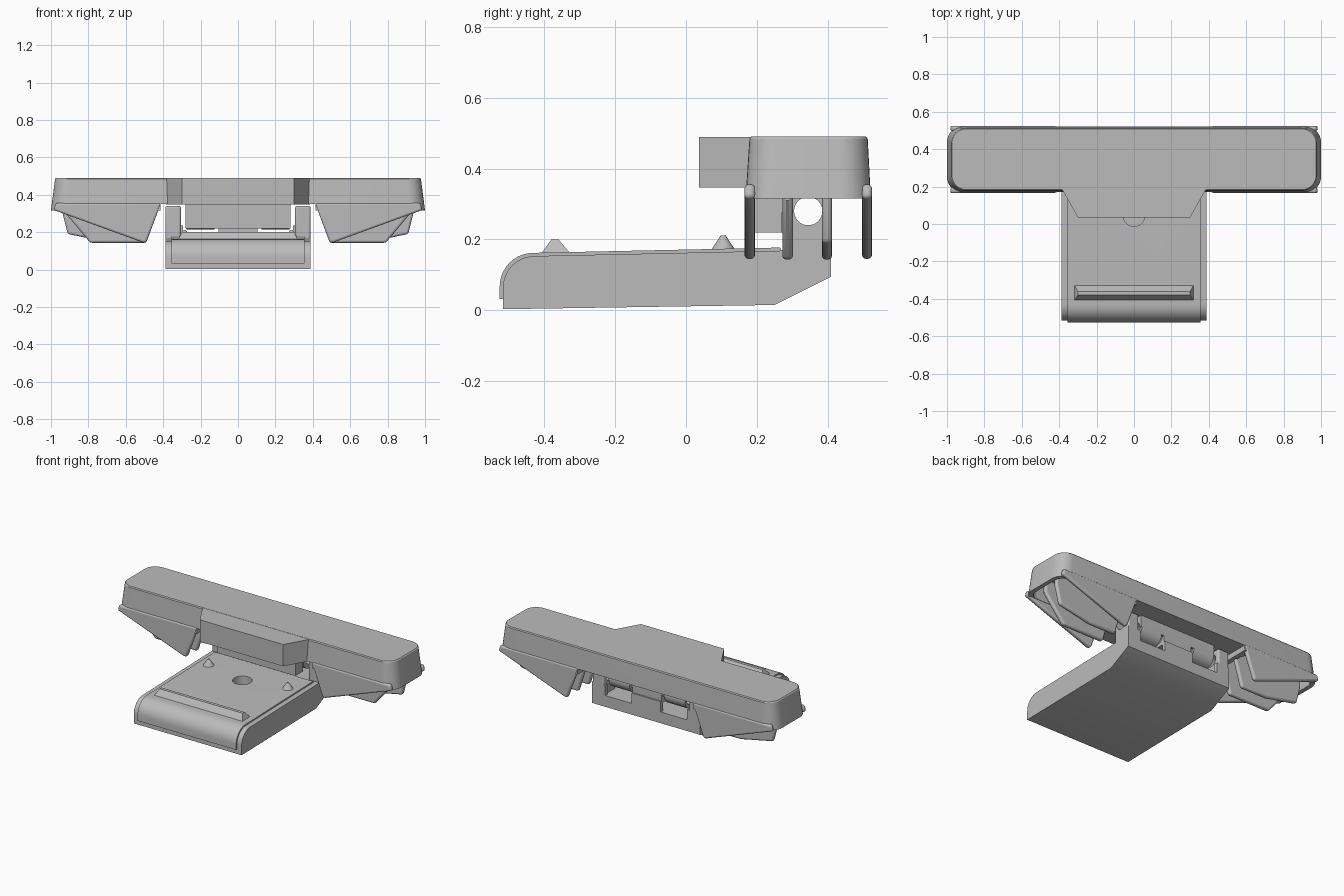
import bpy, bmesh, math
from mathutils import Matrix, Vector

if "Cube" in bpy.data.objects:
    bpy.data.objects.remove(bpy.data.objects["Cube"])

grey = bpy.data.materials.new("light grey plastic")
grey.use_nodes = True
grey.diffuse_color = (0.5, 0.5, 0.5, 1)
grey.node_tree.nodes["Principled BSDF"].inputs["Base Color"].default_value = (0.5, 0.5, 0.5, 1)


def add(name, bm):
    bmesh.ops.recalc_face_normals(bm, faces=bm.faces)
    me = bpy.data.meshes.new(name)
    bm.to_mesh(me)
    bm.free()
    me.materials.append(grey)
    ob = bpy.data.objects.new(name, me)
    bpy.context.scene.collection.objects.link(ob)
    return ob


def loft(name, rings):
    """Closed solid through rings of equal point count."""
    bm = bmesh.new()
    vs = [[bm.verts.new(p) for p in r] for r in rings]
    n = len(vs[0])
    for a, b in zip(vs, vs[1:]):
        for i in range(n):
            bm.faces.new((a[i], a[(i + 1) % n], b[(i + 1) % n], b[i]))
    bm.faces.new(vs[0][::-1])
    bm.faces.new(vs[-1])
    return add(name, bm)


def prism(name, pts, axis, lo, hi):
    """Extrude a 2D outline along x, y or z."""
    def place(p, t):
        q = list(p)
        q.insert("xyz".index(axis), t)
        return q
    return loft(name, [[place(p, t) for p in pts] for t in (lo, hi)])


def box(name, x, y, z):
    return prism(name, [(x[0], y[0]), (x[1], y[0]), (x[1], y[1]), (x[0], y[1])], "z", *z)


def cone(name, r1, r2, depth, loc, rot=None, sides=32):
    bm = bmesh.new()
    m = Matrix.Translation(loc) @ (rot or Matrix())
    bmesh.ops.create_cone(bm, cap_ends=True, segments=sides, radius1=r1, radius2=r2, depth=depth, matrix=m)
    return add(name, bm)


def cut(ob, cutter):
    mod = ob.modifiers.new("cut", "BOOLEAN")
    mod.operation, mod.solver, mod.object = "DIFFERENCE", "EXACT", cutter
    cutter.hide_render = True
    cutter.hide_viewport = True
    cutter.display_type = "WIRE"


def bevel(ob, width, segments=3):
    mod = ob.modifiers.new("bevel", "BEVEL")
    mod.width, mod.segments, mod.limit_method = width, segments, "ANGLE"
    mod.angle_limit = math.radians(40)


def rounded(hx, y0, y1, r, z):
    """Rounded rectangle ring at height z."""
    ring = []
    for k, (cx, cy) in enumerate([(hx - r, y1 - r), (r - hx, y1 - r), (r - hx, y0 + r), (hx - r, y0 + r)]):
        for i in range(9):
            a = math.pi / 2 * (k + i / 8)
            ring.append((cx + r * math.cos(a), cy + r * math.sin(a), z))
    return ring


# Handle bar: tapered slab, hollow at the ends
bar = loft("handle_bar", [rounded(1, .168, .522, .085, .315),
                          rounded(.978, .179, .513, .08, .484),
                          rounded(.973, .184, .508, .075, .49)])
cut(bar, box("middle_cutter", (-.415, .415), (0, .7), (.2, .35)))
for s in (-1, 1):
    pocket = loft("end_pocket_cutter", [rounded(.265, .195, .495, .06, .25),
                                        rounded(.255, .203, .488, .055, .45)])
    pocket.data.transform(Matrix.Translation((s * .71, 0, 0)))
    cut(bar, pocket)

# Visor in front of the bar
visor = prism("handle_visor", [(-.385, .185), (-.30, .036), (.30, .036), (.385, .185)], "z", .347, .489)

# Grip walls and ribs under both ends
wall = [(.412, .355), (.49, .145), (.51, .145), (.985, .318), (.975, .355)]
ribs = [("front_wall", wall, .165, .195),
        ("front_rib", [(.412, .4), (.49, .143), (.79, .143), (.93, .31), (.93, .4)], .272, .302),
        ("back_rib", [(.412, .4), (.49, .143), (.68, .143), (.91, .19), (.94, .31), (.94, .4)], .384, .412),
        ("back_wall", wall, .497, .525)]
for s, side in ((-1, "right"), (1, "left")):
    for name, pts, y0, y1 in ribs:
        bevel(prism(f"{side}_{name}", [(s * x, z) for x, z in pts], "y", y0, y1), .011)

# Lower body: side profile with a rounded front top edge
def body_profile(front, bottom, lift, r):
    cy, cz = front + r, .153 + lift - r
    arc = [(cy - r * math.cos(a), cz + r * math.sin(a))
           for a in (math.pi / 2 * i / 10 for i in range(11))]
    return [(front, bottom)] + arc + [(.265, .168 + lift), (.27, .168)]


rear = [(.41, .168), (.41, .095), (.25, .015)]
body = prism("lower_body", body_profile(-.517, .003, 0, .09) + rear, "x", -.388, .388)
panel = prism("raised_panel", body_profile(-.526, .032, .009, .095)
              + [(.27, .1), (-.4, .032)], "x", -.355, .355)
socket = cone("socket_cutter", .058, .058, .2, (0, .045, .18))
cut(body, socket)
cut(panel, socket)

# Ridge and locating points on the panel
loft("grip_ridge", [[(-.32, -.41, .158), (.32, -.41, .158), (.32, -.325, .158), (-.32, -.325, .158)],
                    [(-.30, -.38, .2), (.30, -.38, .2), (.30, -.36, .2), (-.30, -.36, .2)]])
for s in (-1, 1):
    cone("locating_point", .04, .007, .05, (s * .285, .105, .186), sides=24)

# Hinge: ears and rear wall on the body, block on the handle, one pin hole
turn = Matrix.Rotation(math.pi / 2, 4, "Y")
pin = cone("pin_cutter", .04, .04, 3, (0, .345, .28), turn)
hinge = [box("handle_hinge_block", (-.28, .28), (.19, .40), (.22, .36)),
         box("rear_wall", (-.388, .388), (.388, .41), (.15, .235))]
for s in (-1, 1):
    ear = box("hinge_ear", (s * .305, s * .388), (.285, .41), (.15, .34))
    bevel(ear, .012)
    cut(ear, pin)
    window = box("window_cutter", (s * .105, s * .295), (.27, .5), (.165, .275))
    for part in hinge:
        cut(part, window)
    barrel = cone("hinge_barrel", .062, .062, .15, (s * .2, .34, .275), turn)
    cut(barrel, pin)
cut(hinge[0], pin)

# Smooth the rounded parts, keep hard edges sharp
bpy.ops.object.select_all(action="DESELECT")
for ob in bpy.context.scene.objects:
    if ob.type == "MESH" and not ob.hide_render:
        ob.select_set(True)
        bpy.context.view_layer.objects.active = ob
bpy.ops.object.shade_smooth_by_angle(angle=math.radians(30))
